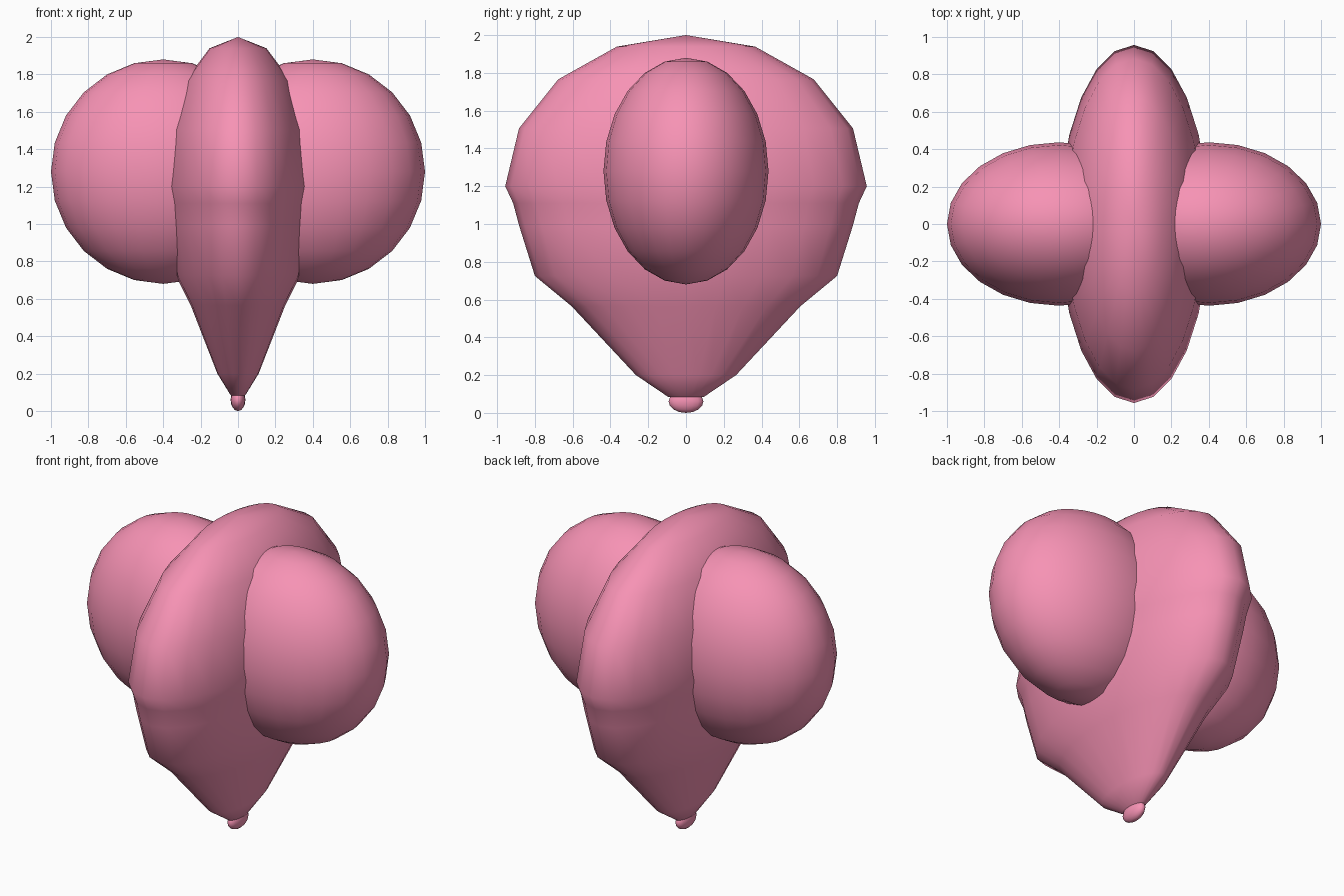
import bpy, bmesh, math

if "Cube" in bpy.data.objects:
    bpy.data.objects.remove(bpy.data.objects["Cube"])

pink = bpy.data.materials.new("pink")
pink.diffuse_color = (0.93, 0.29, 0.46, 1)
pink.use_nodes = True
pink.node_tree.nodes["Principled BSDF"].inputs["Base Color"].default_value = pink.diffuse_color


def finish(bm, name):
    bmesh.ops.recalc_face_normals(bm, faces=bm.faces)
    for f in bm.faces:
        f.smooth = True
    me = bpy.data.meshes.new(name)
    bm.to_mesh(me)
    bm.free()
    me.materials.append(pink)
    ob = bpy.data.objects.new(name, me)
    bpy.context.collection.objects.link(ob)
    return ob


def lathe(name, profile, squash, segs=24):
    """Revolve (radius, z) points, flattened along x."""
    bm = bmesh.new()
    rings = []
    for r, z in profile:
        if r == 0:
            rings.append([bm.verts.new((0, 0, z))] * segs)
        else:
            rings.append([bm.verts.new((r * squash * math.cos(a), r * math.sin(a), z))
                          for a in (2 * math.pi * i / segs for i in range(segs))])
    for a, b in zip(rings, rings[1:]):
        for i in range(segs):
            j = (i + 1) % segs
            bm.faces.new(list(dict.fromkeys((a[i], a[j], b[j], b[i]))))
    return finish(bm, name)


# Flattened teardrop body: domed top, tapering to a point
dome = [(0.957 * math.sin(math.pi * k / 16 * 2), 1.2 + 0.8 * math.cos(math.pi * k / 16 * 2))
        for k in range(5)]
taper = [(0.915, 1.11), (0.883, 0.99), (0.80, 0.725), (0.606, 0.565),
         (0.265, 0.20), (0.095, 0.085), (0, 0.07)]
lathe("central_body", dome + taper, 0.417)

# Small rounded tip at the bottom
tip = [(0.092 * math.sin(math.pi * k / 8), 0.06 + 0.06 * math.cos(math.pi * k / 8))
       for k in range(9)]
tip[0], tip[-1] = (0, 0.12), (0, 0)
lathe("bottom_tip", tip, 0.43, 16)

# Side lobes, mirrored left and right
for side, name in ((1, "right_lobe"), (-1, "left_lobe")):
    bm = bmesh.new()
    bmesh.ops.create_uvsphere(bm, u_segments=24, v_segments=12, radius=1)
    bmesh.ops.scale(bm, vec=(0.6, 0.437, 0.6), verts=bm.verts)
    bmesh.ops.translate(bm, vec=(0.4 * side, 0, 1.28), verts=bm.verts)
    finish(bm, name)
